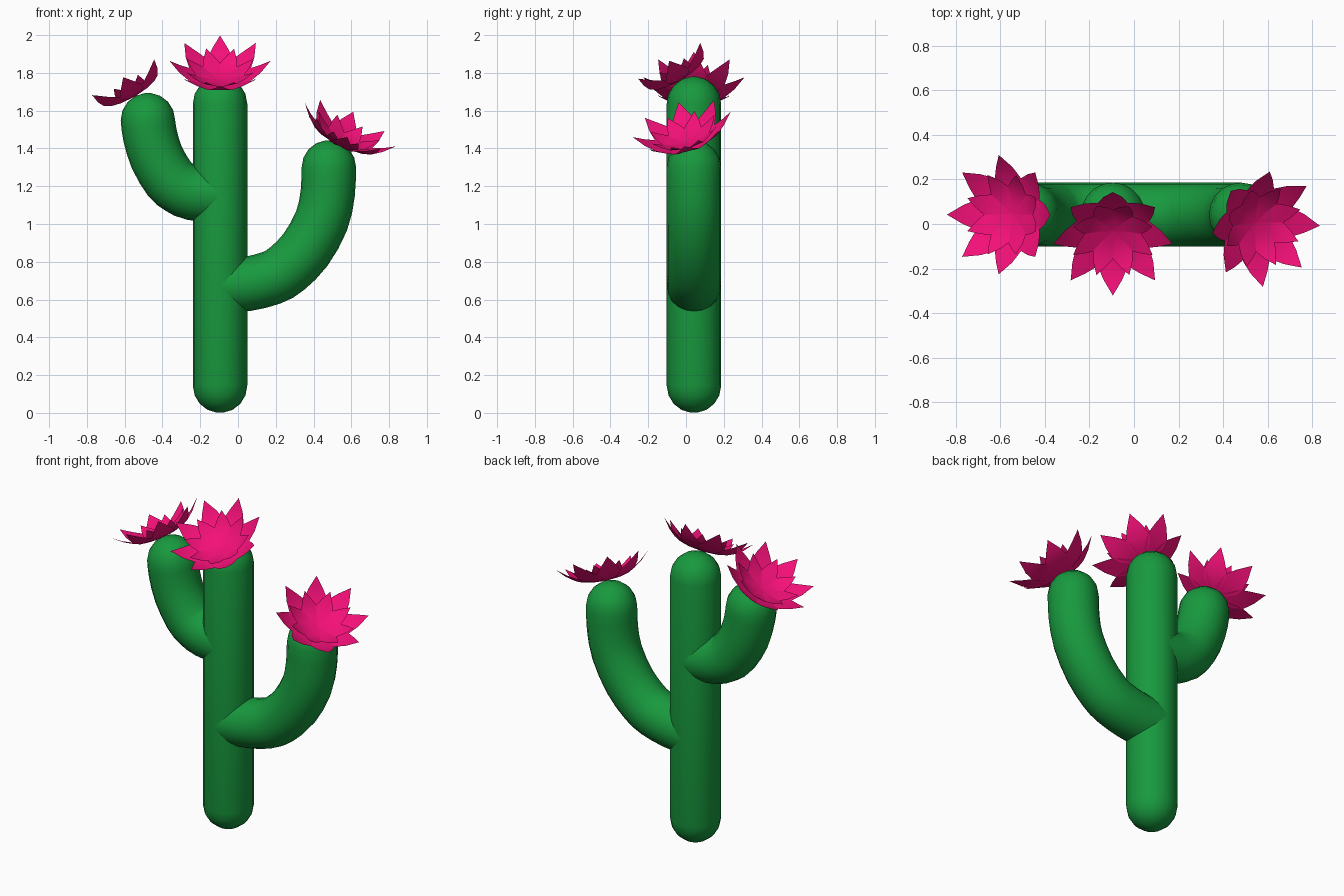
import bpy, bmesh, math
from mathutils import Vector, Matrix

if "Cube" in bpy.data.objects:
    bpy.data.objects.remove(bpy.data.objects["Cube"])

R = 0.144            # stem radius
YC = 0.042           # depth of all stems
SIDES = 20


def material(name, rgb):
    m = bpy.data.materials.new(name)
    m.diffuse_color = (*rgb, 1)
    m.use_nodes = True
    m.node_tree.nodes["Principled BSDF"].inputs["Base Color"].default_value = m.diffuse_color
    return m


green = material("stem_green", (0.009, 0.32, 0.048))
pink = material("petal_pink", (0.91, 0.005, 0.19))


def finish(name, bm, mat, angle):
    mesh = bpy.data.meshes.new(name)
    bm.to_mesh(mesh)
    bm.free()
    ob = bpy.data.objects.new(name, mesh)
    bpy.context.collection.objects.link(ob)
    mesh.materials.append(mat)
    bpy.ops.object.select_all(action='DESELECT')
    ob.select_set(True)
    bpy.context.view_layer.objects.active = ob
    bpy.ops.object.shade_smooth_by_angle(angle=math.radians(angle))


def refine(pts):
    """Add a smooth midpoint between neighbouring path points."""
    ext = [2 * pts[0] - pts[1]] + pts + [2 * pts[-1] - pts[-2]]
    out = []
    for a, b, c, d in zip(ext, ext[1:], ext[2:], ext[3:]):
        out += [b, (9 * (b + c) - a - d) / 16]
    return out + [pts[-1]]


def stem(name, path, round_start):
    """Sweep a round section along an x-z path, with a domed end."""
    pts = refine([Vector((x, YC, z)) for x, z in path])
    n = len(pts)
    rings = []
    for i, p in enumerate(pts):
        t = (pts[min(i + 1, n - 1)] - pts[max(i - 1, 0)]).normalized()
        rings.append((p, t, R))
    rings[-1] = (pts[-1], Vector((0, 0, 1)), R)

    def dome(p, t, sign):
        angles = [math.radians(k * 21) for k in range(1, 5)]
        return [(p + t * sign * R * math.sin(a), t, R * math.cos(a)) for a in angles]

    end = dome(rings[-1][0], rings[-1][1], 1)
    start = dome(rings[0][0], rings[0][1], -1)[::-1] if round_start else []
    bm = bmesh.new()
    loops = []
    for p, t, r in start + rings + end:
        side = Vector((0, 1, 0))
        up = t.cross(side)
        loops.append([bm.verts.new(p + r * (side * math.cos(a) + up * math.sin(a)))
                      for a in (2 * math.pi * k / SIDES for k in range(SIDES))])
    for a, b in zip(loops, loops[1:]):
        for k in range(SIDES):
            j = (k + 1) % SIDES
            bm.faces.new((a[k], a[j], b[j], b[k]))
    bm.faces.new(loops[0])
    bm.faces.new(loops[-1])
    bmesh.ops.recalc_face_normals(bm, faces=bm.faces)
    finish(name, bm, green, 40)


# petal outline: distance out, height above stem dome centre, half width
PETAL = [(0.0, 0.143, 0.012), (0.07, 0.149, 0.045), (0.12, 0.161, 0.065),
         (0.165, 0.180, 0.067), (0.215, 0.213, 0.042), (0.268, 0.262, 0.0)]


def flower(name, x, z, azimuth, phase):
    """Two rings of eight petals, leaning 30 degrees toward the azimuth."""
    bm = bmesh.new()
    for scale, offset in ((1.0, 0.0), (0.72, 22.5)):
        for k in range(8):
            rot = Matrix.Rotation(math.radians(k * 45 + offset + phase), 4, 'Z')
            rows = []
            for d, h, w in PETAL:
                h = 0.143 + (h - 0.143) * scale + (1 - scale) * 0.02
                ys = (-w, w) if w else (0,)
                rows.append([bm.verts.new(rot @ Vector((d * scale, y * scale, h)))
                             for y in ys])
            for a, b in zip(rows, rows[1:]):
                bm.faces.new([a[0], *b, a[1]])
    lean = (Matrix.Translation((x, YC, z))
            @ Matrix.Rotation(math.radians(azimuth), 4, 'Z')
            @ Matrix.Rotation(math.radians(30), 4, 'Y'))
    bm.transform(lean)
    # make every petal face upward
    for f in bm.faces:
        f.normal_update()
        if f.normal.dot(lean.to_3x3() @ Vector((0, 0, 1))) < 0:
            f.normal_flip()
    finish(name, bm, pink, 40)


# stems
stem("trunk", [(-0.095, 0.144), (-0.095, 1.637)], True)
stem("left_arm", [(-0.10, 1.15), (-0.24, 1.163), (-0.31, 1.194), (-0.363, 1.239),
                  (-0.43, 1.352), (-0.466, 1.47), (-0.477, 1.55)], False)
stem("right_arm", [(-0.09, 0.67), (0.05, 0.683), (0.177, 0.715), (0.258, 0.762),
                   (0.358, 0.864), (0.443, 1.018), (0.475, 1.163), (0.481, 1.30)], False)

# flowers
flower("top_flower", -0.095, 1.637, -90, 0)
flower("left_flower", -0.477, 1.55, 180, 0)
flower("right_flower", 0.481, 1.30, -30, 30)
